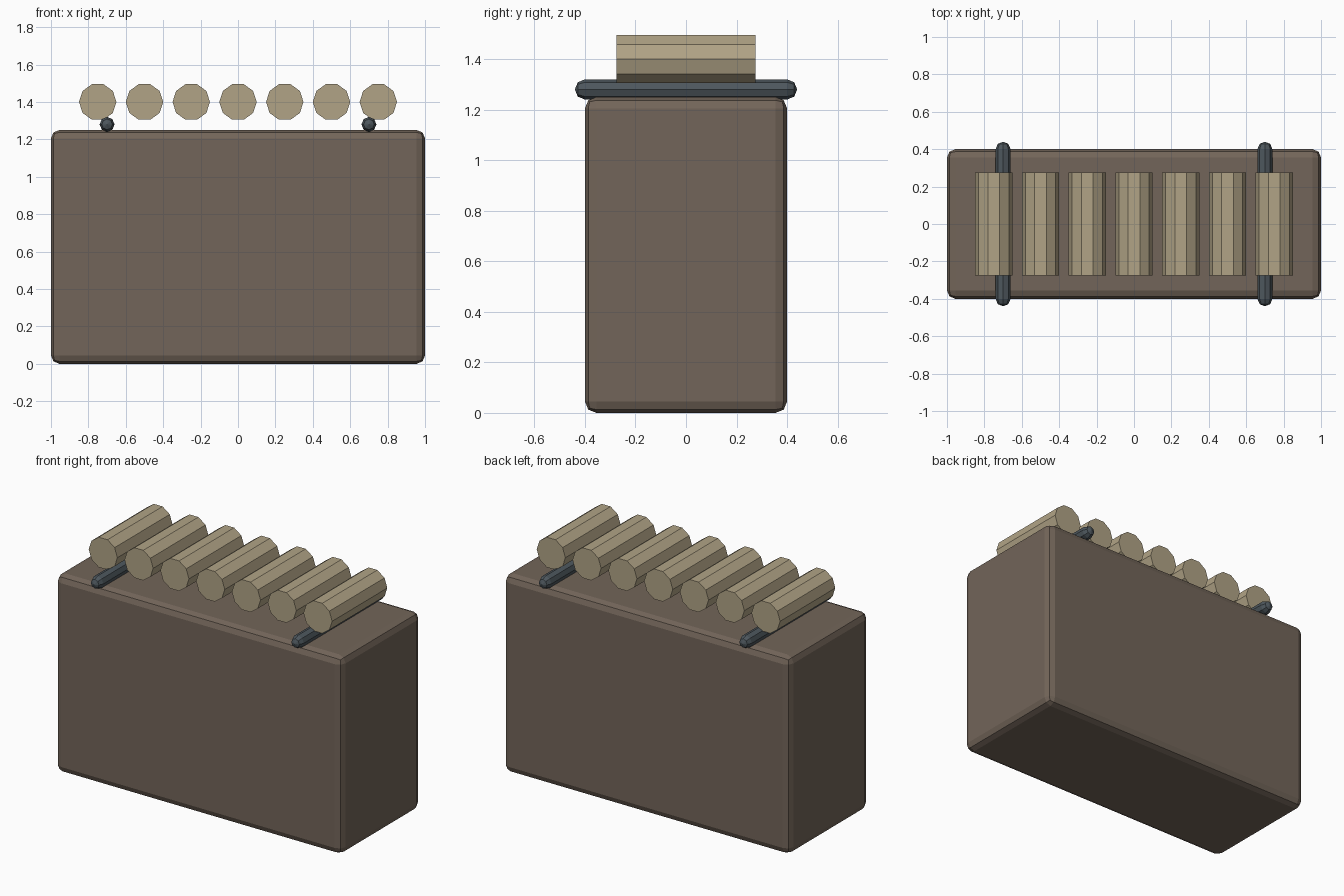
import bpy, bmesh
from math import pi, sin, cos

if "Cube" in bpy.data.objects:
    bpy.data.objects.remove(bpy.data.objects["Cube"])


def material(name, rgb):
    m = bpy.data.materials.new(name)
    m.diffuse_color = (*rgb, 1)
    m.use_nodes = True
    m.node_tree.nodes["Principled BSDF"].inputs["Base Color"].default_value = m.diffuse_color
    return m


stone = material("brown_stone", (0.17, 0.13, 0.10))
iron = material("dark_iron", (0.075, 0.095, 0.11))
wood = material("pale_wood", (0.44, 0.37, 0.24))


def lathe_y(name, profile, sides, location, mat):
    """Faceted solid around the y axis from (radius, y) rings; radius 0 makes a pole."""
    bm = bmesh.new()
    rings = []
    for r, y in profile:
        n = sides if r else 1
        rings.append([bm.verts.new((r * cos(2 * pi * i / sides), y, r * sin(2 * pi * i / sides)))
                      for i in range(n)])
    for a, b in zip(rings, rings[1:]):
        for i in range(sides):
            j = (i + 1) % sides
            quad = [a[i % len(a)], a[j % len(a)], b[j % len(b)], b[i % len(b)]]
            bm.faces.new(list(dict.fromkeys(quad)))
    for ring in (rings[0], rings[-1]):
        if len(ring) > 1:
            bm.faces.new(ring)
    bmesh.ops.recalc_face_normals(bm, faces=bm.faces[:])
    mesh = bpy.data.meshes.new(name)
    bm.to_mesh(mesh)
    bm.free()
    mesh.materials.append(mat)
    ob = bpy.data.objects.new(name, mesh)
    ob.location = location
    bpy.context.collection.objects.link(ob)
    return ob


# Bevelled main block
bpy.ops.mesh.primitive_cube_add(size=1, location=(0, 0, 0.625))
block = bpy.context.object
block.name = "base_block"
block.scale = (2, 0.8, 1.25)
bpy.ops.object.transform_apply(location=False, rotation=False, scale=True)
block.data.materials.append(stone)
bevel = block.modifiers.new("edge_bevel", "BEVEL")
bevel.width = 0.045
bevel.segments = 2

# Two round-ended rails lying across the block
R, H = 0.04, 0.4
half = [(0, H + R), (R * sin(pi / 4), H + R * cos(pi / 4)), (R, H)]
capsule = half + [(r, -y) for r, y in reversed(half)]
for side, x in (("left", -0.7), ("right", 0.7)):
    lathe_y(f"{side}_rail", capsule, 8, (x, 0, 1.28), iron)

# Row of seven ten-sided rollers
for i in range(7):
    lathe_y(f"roller_{i + 1}", [(0.1, -0.275), (0.1, 0.275)], 10,
            (-0.75 + 0.25 * i, 0, 1.4), wood)
